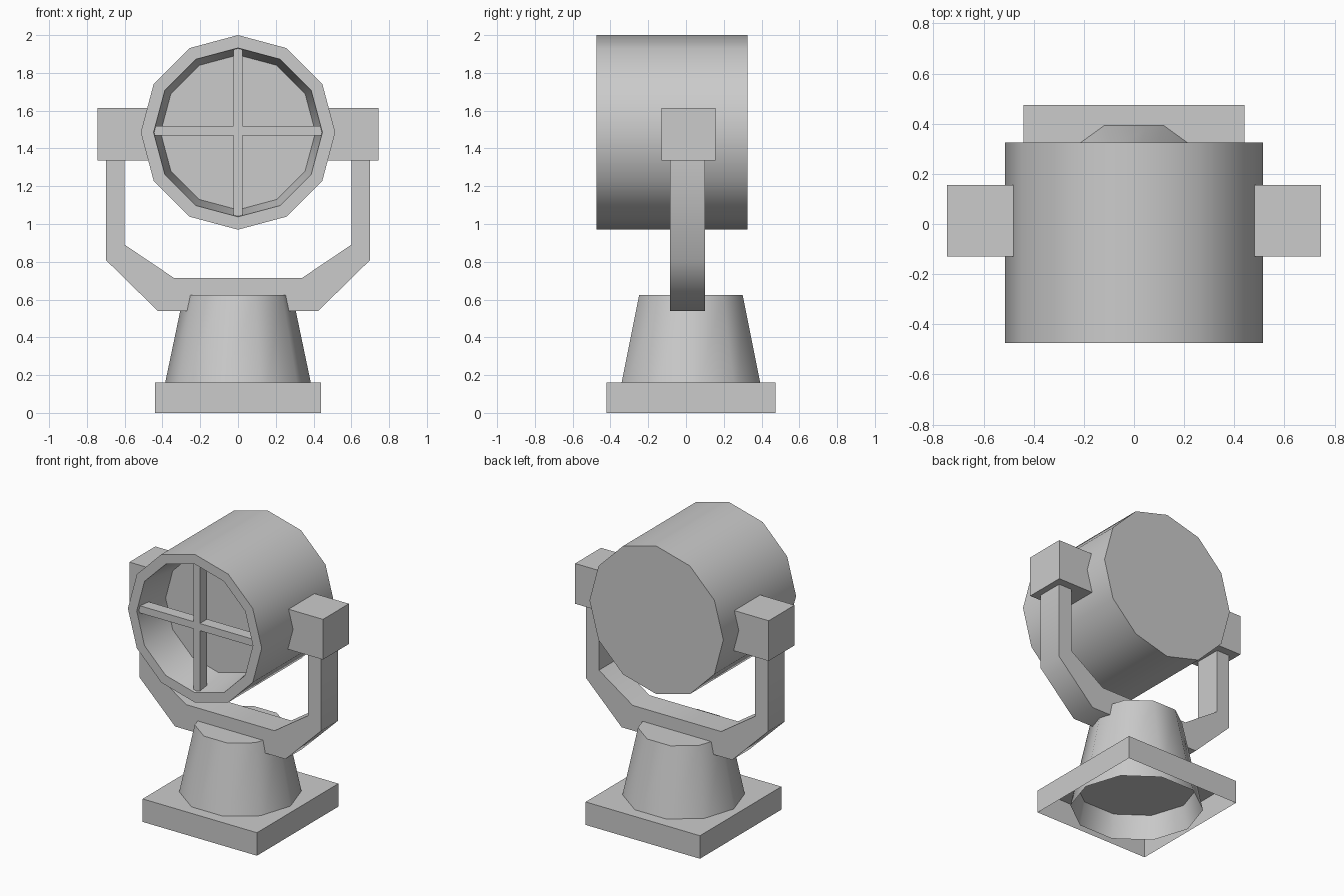
import bpy, bmesh
from math import cos, sin, pi, radians

if "Cube" in bpy.data.objects:
    bpy.data.objects.remove(bpy.data.objects["Cube"])


def finish(name, bm, smooth=None):
    bmesh.ops.recalc_face_normals(bm, faces=bm.faces[:])
    me = bpy.data.meshes.new(name)
    bm.to_mesh(me)
    bm.free()
    ob = bpy.data.objects.new(name, me)
    bpy.context.collection.objects.link(ob)
    if smooth:
        bpy.ops.object.select_all(action='DESELECT')
        ob.select_set(True)
        bpy.context.view_layer.objects.active = ob
        bpy.ops.object.shade_smooth_by_angle(angle=radians(smooth))
    return ob


def box(name, lo, hi, open_bottom=False):
    bm = bmesh.new()
    bmesh.ops.create_cube(bm, size=1)
    for v in bm.verts:
        v.co = [(l + h) / 2 + c * (h - l) for l, h, c in zip(lo, hi, v.co)]
    if open_bottom:
        bm.normal_update()
        bmesh.ops.delete(bm, geom=[f for f in bm.faces if f.normal.z < -0.9], context='FACES')
    return finish(name, bm)


def lathe(name, profile, sides, place, cap_start=True):
    """Revolve (radius, offset) points; place maps (a, b, offset) to a position."""
    bm = bmesh.new()
    angles = [2 * pi * i / sides for i in range(sides)]
    rings = [[bm.verts.new(place(r * cos(a), r * sin(a), t)) for a in angles] for r, t in profile]
    for r0, r1 in zip(rings, rings[1:]):
        for i in range(sides):
            j = (i + 1) % sides
            bm.faces.new((r0[i], r0[j], r1[j], r1[i]))
    if cap_start:
        bm.faces.new(rings[0])
    bm.faces.new(rings[-1])
    return finish(name, bm, 40)


# Base plate and tapered pedestal, both hollow underneath
box("base_plate", (-0.44, -0.42, 0), (0.44, 0.475, 0.16), open_bottom=True)
lathe("pedestal", [(0.419, 0), (0.288, 0.625)], 10,
      lambda a, b, t: (a, b + 0.026, t), cap_start=False)

# U-shaped yoke: half outline mirrored, then extruded in y
half = [(0.425, 0.54), (0.70, 0.81), (0.70, 1.40), (0.60, 1.40), (0.60, 0.89), (0.34, 0.715)]
outline = half + [(-x, z) for x, z in reversed(half)]
bm = bmesh.new()
face = bm.faces.new([bm.verts.new((x, -0.085, z)) for x, z in outline])
ext = bmesh.ops.extrude_face_region(bm, geom=[face])
for v in ext["geom"]:
    if isinstance(v, bmesh.types.BMVert):
        v.co.y = 0.10
if not face.is_valid or len([f for f in bm.faces if len(f.verts) == len(outline)]) < 2:
    bm.faces.new([v for v in bm.verts if v.co.y < 0])
finish("yoke", bm, 50)

# Pivot blocks
for side, lo, hi in (("left", -0.745, -0.46), ("right", 0.46, 0.745)):
    box("pivot_block_" + side, (lo, -0.13, 1.335), (hi, 0.155, 1.615))

# Lamp housing with tapered recess at the front
CZ = 1.485
lathe("lamp_housing", [(0.41, -0.21), (0.447, -0.475), (0.515, -0.475), (0.515, 0.325)], 12,
      lambda a, b, t: (a, t, CZ + b))

# Crossed guard bars
box("guard_bar_vertical", (-0.025, -0.455, CZ - 0.445), (0.025, -0.375, CZ + 0.445))
box("guard_bar_horizontal", (-0.445, -0.455, CZ + 0.008 - 0.025), (0.445, -0.375, CZ + 0.008 + 0.025))
